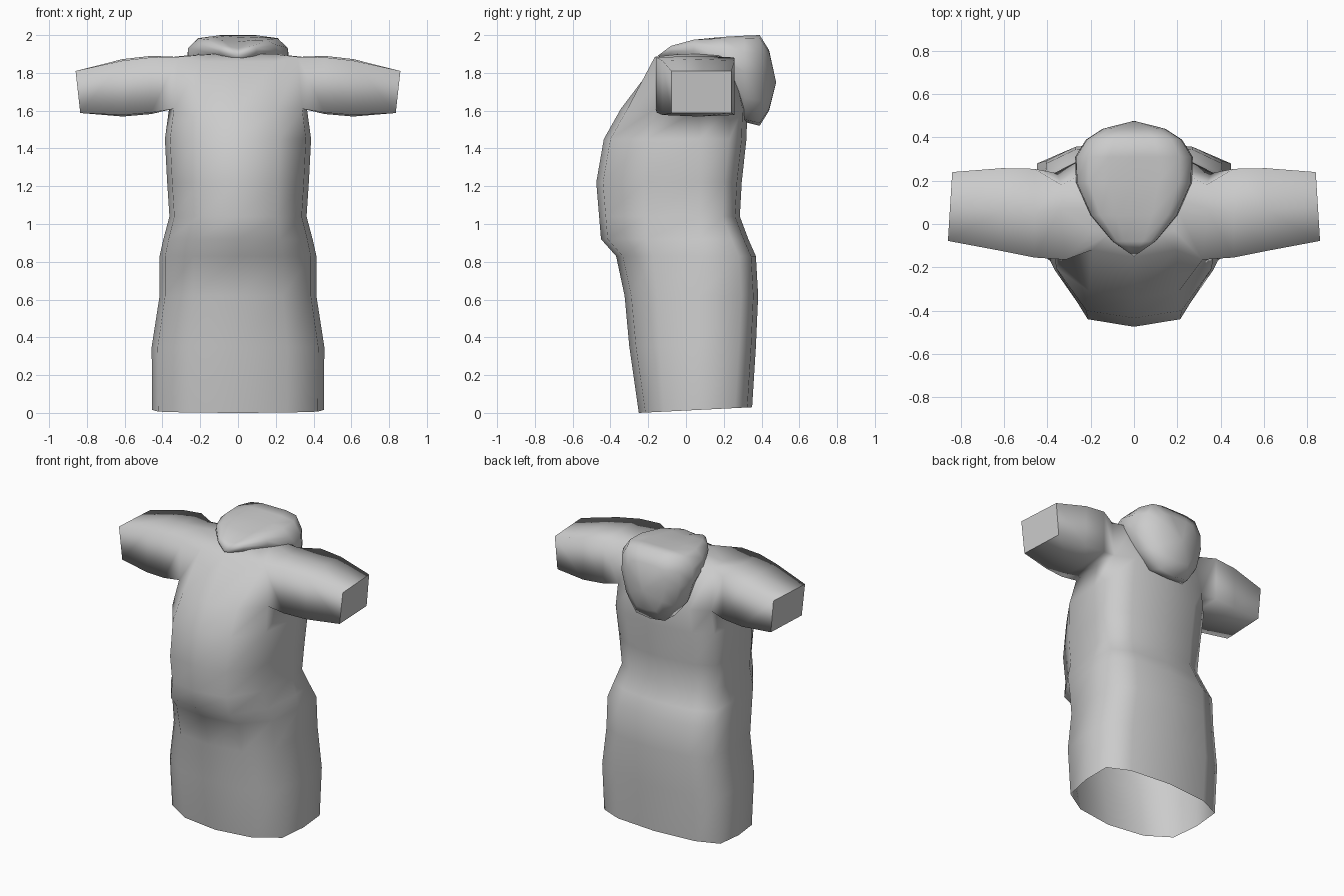
import bpy, bmesh

if "Cube" in bpy.data.objects:
    bpy.data.objects.remove(bpy.data.objects["Cube"])

cloth = bpy.data.materials.new("grey cloth")
cloth.diffuse_color = (0.6, 0.6, 0.6, 1)
cloth.use_nodes = True
cloth.node_tree.nodes["Principled BSDF"].inputs["Base Color"].default_value = cloth.diffuse_color


def finish(name, bm, flat=()):
    """Turn a bmesh into a smooth shaded object, keeping chosen faces flat."""
    bmesh.ops.recalc_face_normals(bm, faces=bm.faces)
    for f in bm.faces:
        f.smooth = f not in flat
    me = bpy.data.meshes.new(name)
    bm.to_mesh(me)
    bm.free()
    me.materials.append(cloth)
    ob = bpy.data.objects.new(name, me)
    bpy.context.collection.objects.link(ob)
    return ob


def mirrored(half):
    """Close a half section (first and last points on x = 0)."""
    return half + [(-x, y, z) for x, y, z in half[-2:0:-1]]


# Robe: rings of height, front y, back y, half width
rings = [
    (0.00, -0.25, 0.35, 0.455),
    (0.35, -0.30, 0.37, 0.457),
    (0.62, -0.325, 0.382, 0.415),
    (0.83, -0.37, 0.37, 0.415),
    (0.92, -0.45, 0.33, 0.395),
    (1.04, -0.46, 0.285, 0.363),
    (1.22, -0.475, 0.295, 0.375),
    (1.45, -0.435, 0.32, 0.387),
    (1.61, -0.345, 0.325, 0.365),
    (1.86, -0.155, 0.27, 0.34),
    (1.90, -0.08, 0.20, 0.20),
]
ARM = 8  # the sleeves leave the robe between this ring and the next
bm = bmesh.new()
loops = []
for i, (z, f, b, w) in enumerate(rings):
    front_side = -0.165 if i == ARM + 1 else f * 0.47
    if i == len(rings) - 1:
        front_side = -0.03
    half = [(0, f, z), (0.57 * w, f + 0.035, z), (0.93 * w, front_side, z),
            (w, 0.07, z), (0.98 * w, b - 0.09, z), (0.65 * w, b - 0.025, z), (0, b, z)]
    if i == 0:  # hem rises a little to the back
        half = [(x, y, 0.03 * (y - f) / (b - f)) for x, y, _ in half]
    if i == ARM + 1:  # shoulders sit above the neckline
        half = [(x, y, z + (0.025 if 1 < k < 5 else 0)) for k, (x, y, _) in enumerate(half)]
    loops.append([bm.verts.new(p) for p in mirrored(half)])

for i, (lo, hi) in enumerate(zip(loops, loops[1:])):
    for k in range(12):
        if i == ARM and k in (2, 3, 8, 9):
            continue
        n = (k + 1) % 12
        bm.faces.new((lo[k], lo[n], hi[n], hi[k]))
bm.faces.new(loops[-1])

# Sleeves: sections of x, front y, back y, bottom z, top z, end slant
sleeve = [
    (0.46, -0.155, 0.255, 1.59, 1.882, 0),
    (0.61, -0.125, 0.258, 1.577, 1.865, 0),
    (0.82, -0.078, 0.24, 1.587, 1.81, 0.025),
]
cuffs = []
for side in (1, -1):
    idx = (2, 3, 4) if side == 1 else (10, 9, 8)
    lo, hi = loops[ARM], loops[ARM + 1]
    prev = [lo[k] for k in idx] + [hi[k] for k in reversed(idx)]
    for x, f, b, z0, z1, s in sleeve:
        m = (f + b) / 2
        bulge = 0 if s else 0.008
        pts = [(x + s * 0.6, f, z0), (x + s * 0.3, m, z0 - bulge), (x, b, z0),
               (x + s * 0.8, b, z1), (x + s * 1.2, m, z1 + bulge), (x + s * 1.6, f, z1)]
        cur = [bm.verts.new((side * px, py, pz)) for px, py, pz in pts]
        for k in range(6):
            n = (k + 1) % 6
            bm.faces.new((prev[k], prev[n], cur[n], cur[k]))
        prev = cur
    cuffs.append(bm.faces.new(prev))
finish("robe", bm, cuffs)

# Hood: slices from the front tip to the back, as y, half width, bottom, top, dip
slices = [
    (-0.08, 0.10, 1.87, 1.945, 0.015),
    (0.04, 0.20, 1.83, 1.98, 0.015),
    (0.19, 0.268, 1.70, 1.992, 0.005),
    (0.31, 0.272, 1.54, 1.997, 0),
    (0.39, 0.222, 1.52, 2.00, 0),
    (0.44, 0.145, 1.60, 1.92, 0),
]
bm = bmesh.new()
tip = bm.verts.new((0, -0.15, 1.89))
back = bm.verts.new((0, 0.477, 1.75))
loops = []
for y, w, z0, z1, dip in slices:
    h = z1 - z0
    half = [(0, y, z1 - dip), (0.42 * w, y, z1 - dip * 0.4), (0.78 * w, y, z1 - 0.03 * h),
            (0.98 * w, y, z0 + 0.8 * h), (w, y, z0 + 0.58 * h), (0.84 * w, y, z0 + 0.28 * h),
            (0.5 * w, y, z0 + 0.03 * h), (0, y, z0)]
    loops.append([bm.verts.new(p) for p in mirrored(half)])
count = len(loops[0])
for k in range(count):
    n = (k + 1) % count
    bm.faces.new((tip, loops[0][k], loops[0][n]))
    bm.faces.new((back, loops[-1][n], loops[-1][k]))
    for a, b in zip(loops, loops[1:]):
        bm.faces.new((a[k], b[k], b[n], a[n]))
finish("hood", bm)
